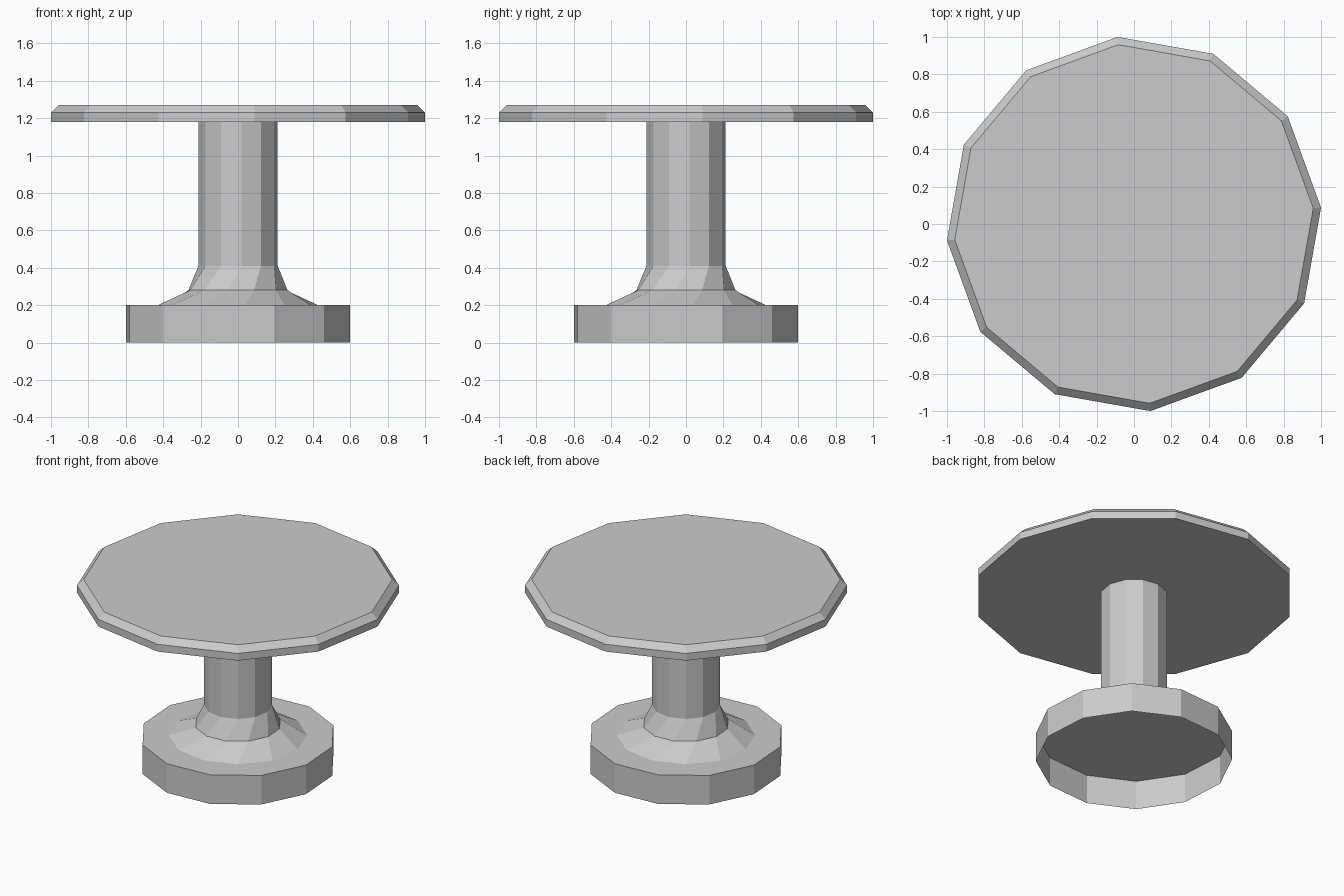
import bpy, bmesh
from math import sin, cos, radians

if "Cube" in bpy.data.objects:
    bpy.data.objects.remove(bpy.data.objects["Cube"])

SIDES = 12


def ring_shell(name, rings, cap_bottom=False, cap_top=False):
    """Loft 12-sided rings given as (radius, z, start angle in degrees)."""
    bm = bmesh.new()
    loops = []
    for r, z, a in rings:
        loops.append([bm.verts.new((r * cos(radians(a + 30 * i)),
                                    r * sin(radians(a + 30 * i)), z))
                      for i in range(SIDES)])
    for lo, hi in zip(loops, loops[1:]):
        for i in range(SIDES):
            j = (i + 1) % SIDES
            bm.faces.new((lo[i], lo[j], hi[j], hi[i]))
    if cap_bottom:
        bm.faces.new(loops[0][::-1])
    if cap_top:
        bm.faces.new(loops[-1])
    mesh = bpy.data.meshes.new(name)
    bm.to_mesh(mesh)
    bm.free()
    obj = bpy.data.objects.new(name, mesh)
    bpy.context.collection.objects.link(obj)
    return obj


# Base drum, hollow underneath
ring_shell("base", [(0.612, 0, 18.7), (0.612, 0.2, 18.7)], cap_top=True)

# Column with twisted flared foot
ring_shell("column", [(0.43, 0.2, 5), (0.27, 0.28, 18.7),
                      (0.213, 0.41, 35), (0.213, 1.18, 35)])

# Round table top with bevelled upper rim
ring_shell("table_top", [(1.0038, 1.18, 5), (1.0038, 1.23, 5),
                         (0.962, 1.27, 5)], cap_bottom=True, cap_top=True)
